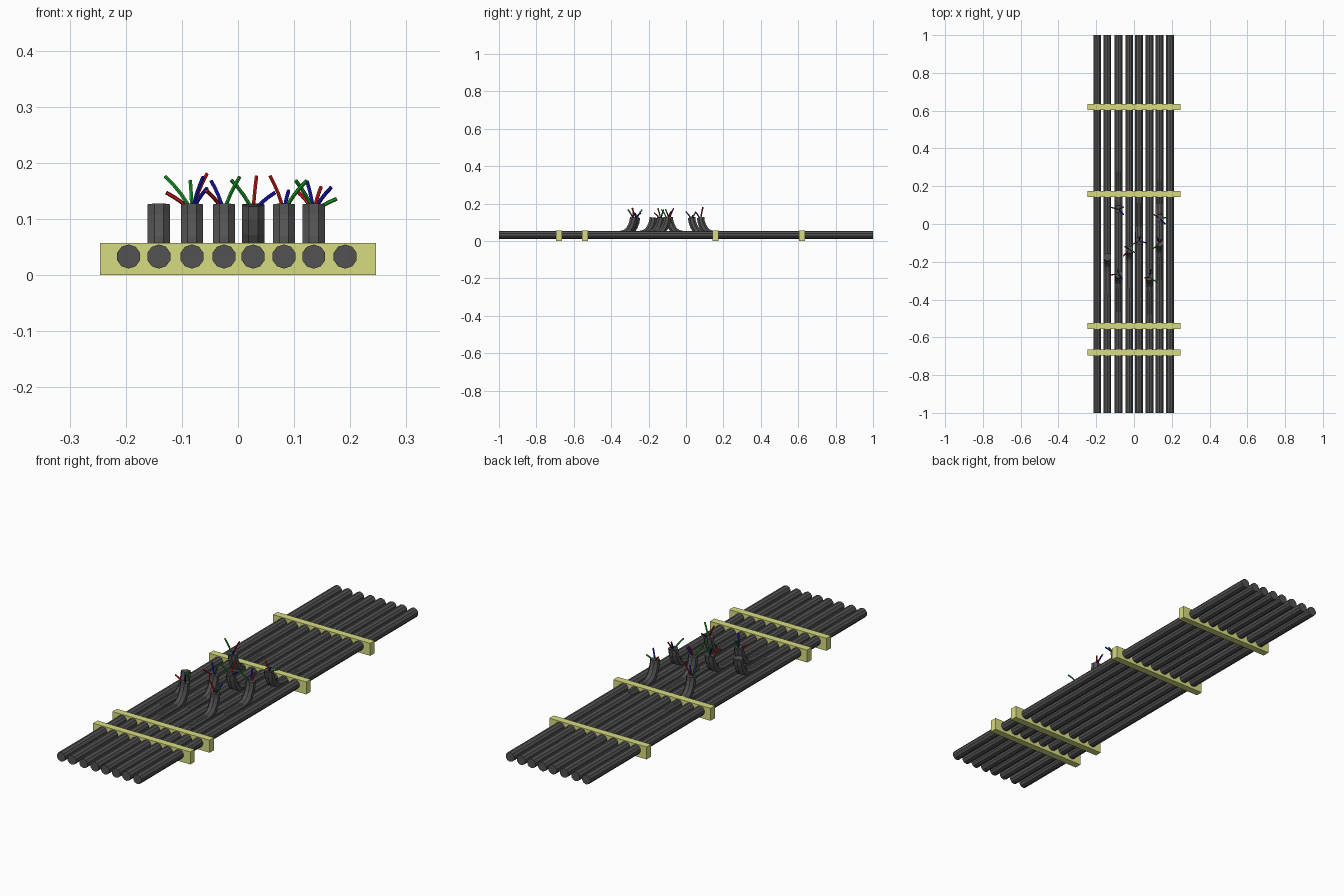
import bpy, bmesh, math
from mathutils import Vector

if "Cube" in bpy.data.objects:
    bpy.data.objects.remove(bpy.data.objects["Cube"])


def material(name, rgb):
    m = bpy.data.materials.new(name)
    m.diffuse_color = (*rgb, 1)
    m.use_nodes = True
    m.node_tree.nodes["Principled BSDF"].inputs["Base Color"].default_value = m.diffuse_color
    return m


RUBBER = material("dark_rubber", (0.085, 0.085, 0.085))
YELLOW = material("pale_yellow", (0.68, 0.72, 0.22))
WIRE = {"red": material("red", (0.6, 0.01, 0.01)),
        "green": material("green", (0.01, 0.35, 0.02)),
        "blue": material("blue", (0.01, 0.01, 0.5))}


def sweep(name, path, radii, sides, mat):
    """Tube along a path of points, closed at both ends."""
    pts = [Vector(p) for p in path]
    bm = bmesh.new()
    rings = []
    up, prev = None, None
    for i, (p, r) in enumerate(zip(pts, radii)):
        t = pts[min(i + 1, len(pts) - 1)] - pts[max(i - 1, 0)]
        t = t.normalized() if t.length > 1e-6 else prev
        if up is None:
            up = t.orthogonal().normalized()
            if abs(t.x) < 0.5:
                up = Vector((1, 0, 0))
        u = (up - t * up.dot(t)).normalized()
        v = t.cross(u)
        ring = []
        for k in range(sides):
            a = 2 * math.pi * (k + 0.5) / sides
            ring.append(bm.verts.new(p + (u * math.cos(a) + v * math.sin(a)) * r))
        rings.append(ring)
        up, prev = u, t
    for a, b in zip(rings, rings[1:]):
        for k in range(sides):
            j = (k + 1) % sides
            bm.faces.new((a[k], a[j], b[j], b[k]))
    bm.faces.new(rings[0][::-1])
    bm.faces.new(rings[-1])
    bmesh.ops.recalc_face_normals(bm, faces=bm.faces)
    me = bpy.data.meshes.new(name)
    bm.to_mesh(me)
    bm.free()
    me.materials.append(mat)
    ob = bpy.data.objects.new(name, me)
    bpy.context.collection.objects.link(ob)
    return ob


R, Z = 0.0215, 0.033

# long parallel cables
for x in (-0.195, -0.141, -0.082, -0.025, 0.027, 0.082, 0.135, 0.191):
    sweep("cable", [(x, -1, Z), (x, 1, Z)], [R, R], 10, RUBBER)

# clamps across the cables
for y in (-0.68, -0.54, 0.158, 0.62):
    bpy.ops.mesh.primitive_cube_add(size=1, location=(0, y, 0.0285))
    clamp = bpy.context.object
    clamp.name = "clamp"
    clamp.scale = (0.492, 0.032, 0.057)
    clamp.data.materials.append(YELLOW)

# torn cable ends: x, tip y, side the cable comes from, wires (colour, tip x, tip y, tip z)
STUMPS = [
    (-0.141, -0.175, -1, []),
    (-0.082, -0.265, -1, [("red", -0.128, -0.27, 0.147), ("green", -0.085, -0.235, 0.168),
                          ("blue", -0.062, -0.29, 0.175)]),
    (-0.082, 0.078, 1, [("green", -0.13, 0.09, 0.176), ("red", -0.055, 0.09, 0.181),
                        ("blue", -0.055, 0.05, 0.155)]),
    (-0.025, -0.135, -1, [("blue", -0.048, -0.12, 0.168), ("green", 0.003, -0.15, 0.175),
                          ("red", -0.056, -0.17, 0.15)]),
    (0.027, -0.09, 1, [("red", 0.033, -0.065, 0.176), ("green", -0.012, -0.11, 0.169),
                       ("blue", 0.066, -0.1, 0.147)]),
    (0.082, -0.28, -1, [("red", 0.057, -0.285, 0.177), ("green", 0.122, -0.31, 0.168),
                        ("blue", 0.09, -0.24, 0.15)]),
    (0.135, -0.1, -1, [("blue", 0.123, -0.07, 0.167), ("green", 0.103, -0.13, 0.168),
                       ("red", 0.148, -0.08, 0.157)]),
    (0.135, 0.03, 1, [("blue", 0.166, 0.0, 0.156), ("green", 0.176, 0.035, 0.136),
                      ("red", 0.105, 0.05, 0.15)]),
]
# bend profile: distance back from tip, height
BEND = [(0.2, 0.034), (0.075, 0.034), (0.045, 0.041), (0.025, 0.057),
        (0.011, 0.08), (0.003, 0.103), (0.0, 0.125), (0.0, 0.1255), (0.0, 0.117)]
for x, y, side, wires in STUMPS:
    radii = [R] * 7 + [R * 0.75, R * 0.75]
    path = [(x, y + side * d, z) for d, z in BEND]
    # last ring steps down inside to make the open mouth
    sweep("torn_cable_end", path, radii, 8, RUBBER)
    for colour, wx, wy, wz in wires:
        base = Vector((x, y, 0.112))
        tip = Vector((wx, wy, wz))
        mid = Vector((x + (wx - x) * 0.35, y + (wy - y) * 0.35, 0.112 + (wz - 0.112) * 0.55))
        curve = []
        for i in range(5):
            t = i / 4
            curve.append(base * (1 - t) ** 2 + mid * 2 * t * (1 - t) + tip * t * t)
        sweep(colour + "_wire", curve, [0.0035] * 5, 6, WIRE[colour])
